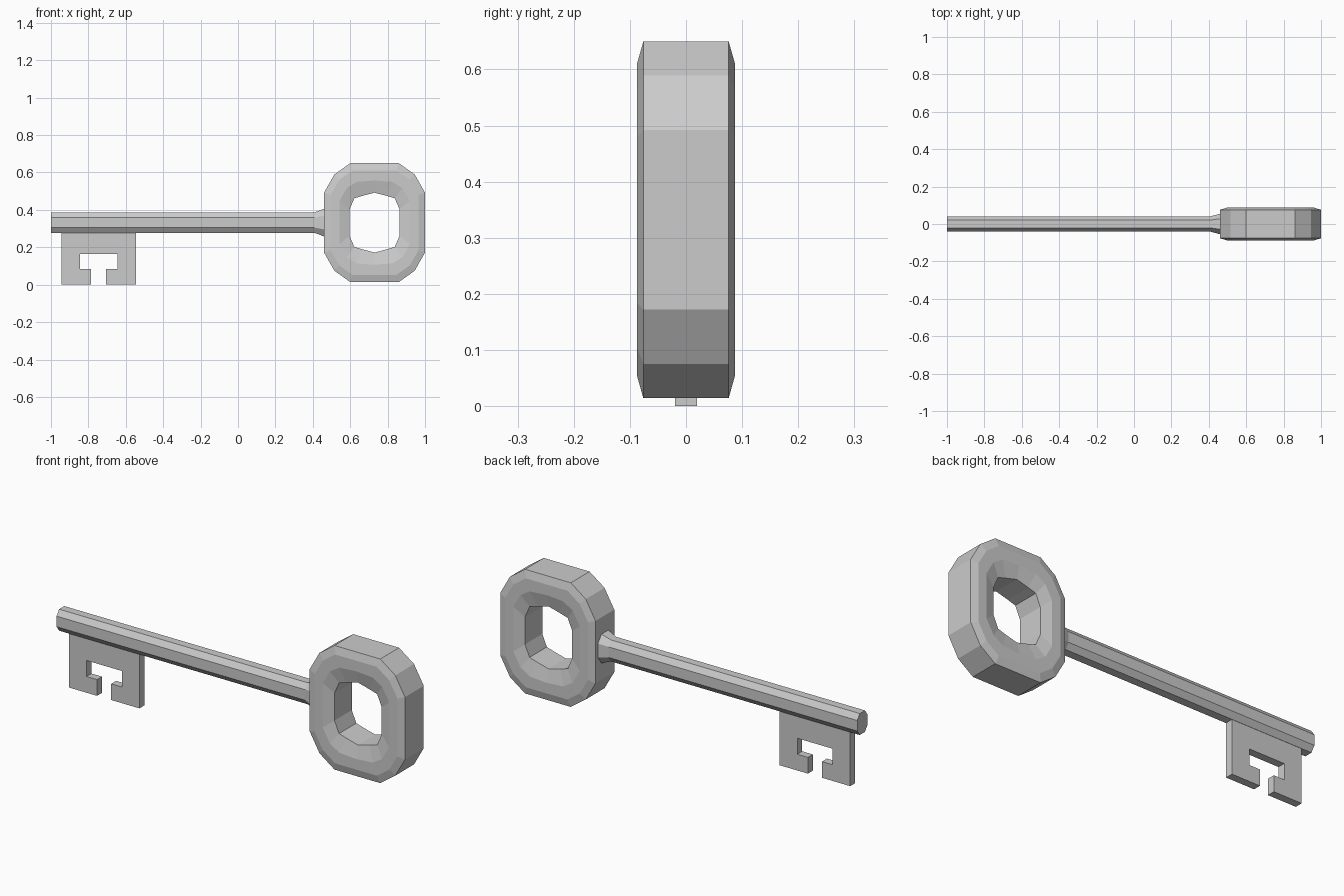
import bpy, bmesh

if "Cube" in bpy.data.objects:
    bpy.data.objects.remove(bpy.data.objects["Cube"])

CX, CZ = 0.73, 0.332  # centre of the bow, height of the shaft axis


def finish(bm, name):
    bmesh.ops.recalc_face_normals(bm, faces=bm.faces[:])
    mesh = bpy.data.meshes.new(name)
    bm.to_mesh(mesh)
    bm.free()
    ob = bpy.data.objects.new(name, mesh)
    bpy.context.collection.objects.link(ob)
    return ob


def bridge(bm, a, b):
    n = len(a)
    for i in range(n):
        j = (i + 1) % n
        bm.faces.new((a[i], a[j], b[j], b[i]))


def full_ring(quarter):
    """Mirror a quarter outline (from the top middle to the right) into a loop."""
    right = quarter + [(x, -z) for x, z in reversed(quarter)]
    return right + [(-x, z) for x, z in reversed(right[1:-1])]


# Bow: faceted ring swept through outer edge, raised face and dished hole
outer = [(0, .318), (.13, .318), (.215, .257), (.27, .16)]
hole = [(0, .16), (.065, .143), (.108, .13), (.134, .07)]
face = [(0, .279), (.118, .279), (.188, .229), (.235, .148)]
dish = [(0, .225), (.095, .218), (.148, .185), (.188, .115)]
section = [(outer, -.076), (face, -.087), (dish, -.087), (hole, -.07),
           (hole, .07), (dish, .087), (face, .087), (outer, .076)]
bm = bmesh.new()
rings = [[bm.verts.new((CX + x, y, CZ + z)) for x, z in full_ring(q)]
         for q, y in section]
for i, ring in enumerate(rings):
    bridge(bm, ring, rings[(i + 1) % len(rings)])
finish(bm, "bow")

# Shaft: eight-sided rod flaring where it meets the bow
octagon = [(.021, .055), (.041, .027), (.041, -.027), (.021, -.055),
           (-.021, -.055), (-.041, -.027), (-.041, .027), (-.021, .055)]
bm = bmesh.new()
rings = [[bm.verts.new((x, y * s, CZ + z * s)) for y, z in octagon]
         for x, s in [(-1, 1), (.41, 1), (.465, 1.38)]]
for a, b in zip(rings, rings[1:]):
    bridge(bm, a, b)
bm.faces.new(rings[0])
bm.faces.new(rings[-1])
finish(bm, "shaft")

# Bit: flat plate with a T-shaped notch
half = [(.04, 0), (.2, 0), (.2, .285)]
notch = [(0.1, .165), (.1, .083), (.04, .083)]
right = notch + half
outline = right + [(-x, z) for x, z in reversed(right)]
bm = bmesh.new()
plate = bm.faces.new([bm.verts.new((-.745 + x, -.02, z)) for x, z in outline])
new = bmesh.ops.extrude_face_region(bm, geom=[plate], use_keep_orig=True)["geom"]
bmesh.ops.translate(bm, vec=(0, .04, 0),
                    verts=[v for v in new if isinstance(v, bmesh.types.BMVert)])
finish(bm, "bit")
